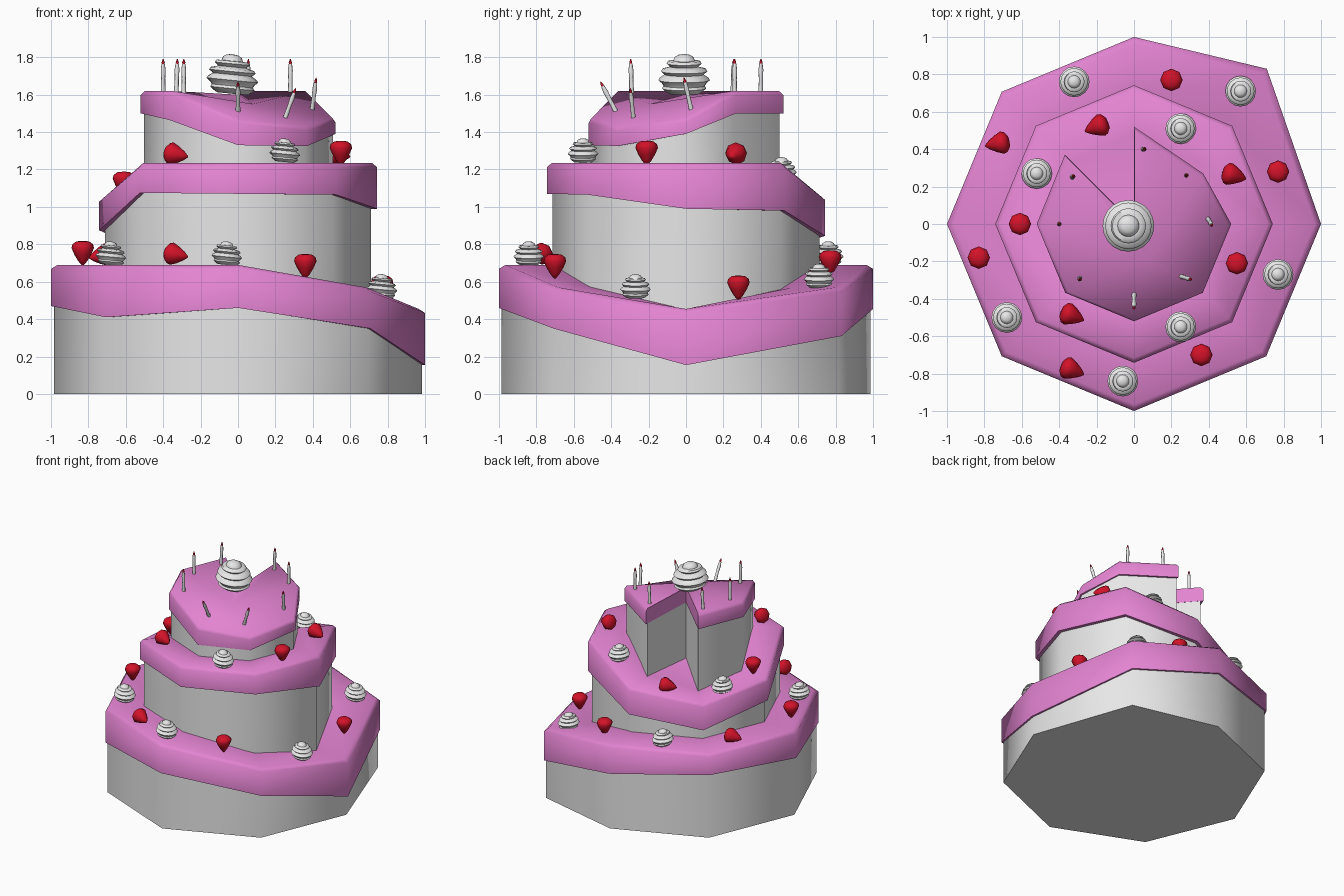
import bpy, bmesh, math
from mathutils import Vector

if "Cube" in bpy.data.objects:
    bpy.data.objects.remove(bpy.data.objects["Cube"], do_unlink=True)


def material(name, rgb):
    m = bpy.data.materials.new(name)
    m.use_nodes = True
    m.diffuse_color = (*rgb, 1)
    m.node_tree.nodes["Principled BSDF"].inputs["Base Color"].default_value = (*rgb, 1)
    return m


WHITE = material("white cream", (0.8, 0.8, 0.8))
PINK = material("pink frosting", (0.77, 0.23, 0.64))
RED = material("strawberry red", (0.65, 0.006, 0.022))
made = []


def finish(name, bm, mat):
    bmesh.ops.recalc_face_normals(bm, faces=bm.faces)
    mesh = bpy.data.meshes.new(name)
    bm.to_mesh(mesh)
    bm.free()
    mesh.materials.append(mat)
    ob = bpy.data.objects.new(name, mesh)
    bpy.context.collection.objects.link(ob)
    made.append(ob)
    return ob


def bridge(bm, a, b):
    n = len(a)
    for i in range(n):
        j = (i + 1) % n
        bm.faces.new((a[i], a[j], b[j], b[i]))


def fan(bm, loop, centre):
    c = bm.verts.new(centre)
    for i in range(len(loop)):
        bm.faces.new((loop[i], loop[(i + 1) % len(loop)], c))


def tier(name, outline, tops, drips, pivot, base, core, inner, centre_z):
    """A sponge prism with a drooping frosting shell over it."""
    px, py = pivot

    def ring(bm, scale, heights):
        return [bm.verts.new((px + (x - px) * scale, py + (y - py) * scale, h))
                for (x, y), h in zip(outline, heights)]

    # sponge
    bm = bmesh.new()
    low = ring(bm, core, [base] * len(outline))
    high = ring(bm, core, [d + 0.03 for d in drips])
    bridge(bm, low, high)
    bm.faces.new(low)
    fan(bm, high, (px, py, centre_z - 0.1))
    finish(name + "_sponge", bm, WHITE)

    # frosting
    bm = bmesh.new()
    loops = [ring(bm, core - 0.01, drips), ring(bm, 1, drips),
             ring(bm, 1, [t - 0.022 for t in tops]),
             ring(bm, 0.965, tops), ring(bm, inner, tops)]
    if inner > 0.9:
        bmesh.ops.delete(bm, geom=loops.pop(), context="VERTS")
    for a, b in zip(loops, loops[1:]):
        bridge(bm, a, b)
    fan(bm, loops[-1], (px, py, centre_z))
    finish(name + "_frosting", bm, PINK)


def octagon(r):
    return [(r * math.cos(i * math.pi / 4), r * math.sin(i * math.pi / 4)) for i in range(8)]


# bottom tier, with one corner pulled back
bottom = octagon(1)
bottom[1] = (0.71, 0.83)
tier("bottom_tier", bottom,
     [0.455, 0.57, 0.69, 0.69, 0.69, 0.69, 0.69, 0.57],
     [0.155, 0.31, 0.455, 0.52, 0.47, 0.41, 0.46, 0.35],
     (0, 0), 0, 0.985, 0.69, 0.6)

# middle tier, sagging at the back
tier("middle_tier", octagon(0.742),
     [1.235, 1.235, 1.06, 0.98, 1.05, 1.235, 1.235, 1.235],
     [0.99, 0.98, 0.845, 0.77, 0.875, 1.075, 1.07, 1.065],
     (0, 0), 0.4, 0.96, 0.64, 1.02)

# top tier, with a slice taken out
top = octagon(0.52)
top[1] = (0.37, 0.27)
top.insert(3, (0, 0))
top[3], top[4] = (0, 0), (-0.37, 0.37)
tier("top_tier", top,
     [1.475, 1.62, 1.62, 1.6, 1.62, 1.62, 1.62, 1.47, 1.43],
     [1.39, 1.5, 1.5, 1.48, 1.5, 1.5, 1.465, 1.33, 1.325],
     (0.08, -0.19), 0.98, 0.97, 1, 1.55)


def lathe(name, profile, seg, mat, loc, axis=(0, 0, 1), size=1.0, slant=0.0):
    """Revolve (radius, height) points; slant tips every ring a little."""
    bm = bmesh.new()
    rings = []
    for r, z in profile:
        rings.append([bm.verts.new((r * math.cos(a), r * math.sin(a), z + slant * r * math.cos(a)))
                      for a in (2 * math.pi * k / seg for k in range(seg))])
    for a, b in zip(rings, rings[1:]):
        bridge(bm, a, b)
    bm.faces.new(rings[0])
    bm.faces.new(rings[-1])
    ob = finish(name, bm, mat)
    ob.location = loc
    ob.rotation_mode = "QUATERNION"
    ob.rotation_quaternion = Vector(axis).to_track_quat("Z", "Y")
    ob.scale = (size,) * 3
    return ob


# piped cream swirls: stacked sharp ridges under a round knob
swirl = [(0.6, 0.0)]
for radius, height in ((0.86, 0.2), (1.0, 0.52), (0.9, 0.86), (0.68, 1.16)):
    swirl += [(radius - 0.14, height - 0.12), (radius, height), (radius - 0.06, height + 0.1)]
swirl += [(0.42, 1.27), (0.36, 1.42), (0.22, 1.5), (0.05, 1.53)]

spots = [(-0.32, 0.76, 0.69), (0.57, 0.71, 0.57), (0.77, -0.27, 0.515), (-0.06, -0.84, 0.69),
         (-0.68, -0.5, 0.69), (0.25, 0.51, 1.14), (-0.52, 0.27, 0.99), (0.25, -0.55, 1.24)]
for i, spot in enumerate(spots):
    lathe(f"cream_swirl_{i + 1}", swirl, 16, WHITE, spot, size=0.082, slant=0.1)
lathe("large_cream_swirl", swirl, 20, WHITE, (-0.03, -0.01, 1.605), size=0.138, slant=0.1)

# strawberries, tip pointing down or out to one side
berry = [(0.004, -0.068), (0.024, -0.045), (0.045, -0.01), (0.06, 0.025),
         (0.055, 0.045), (0.035, 0.06), (0.01, 0.063)]
DOWN = (0, 0, -1)
berries = [((0.2, 0.77, 0.705), DOWN), ((0.77, 0.28, 0.57), DOWN), ((0.36, -0.7, 0.685), DOWN),
           ((-0.83, -0.18, 0.755), DOWN), ((0.55, -0.21, 1.29), DOWN), ((-0.61, 0, 1.125), DOWN),
           ((-0.33, -0.78, 0.745), (1, -0.4, -0.2)), ((-0.73, 0.43, 0.74), (-1, -0.2, -0.2)),
           ((-0.2, 0.52, 1.05), (-1, -0.4, -0.2)), ((0.535, 0.26, 1.28), (1, -0.3, -0.2)),
           ((-0.33, -0.49, 1.28), (1, -0.4, -0.2))]
for i, (spot, tip) in enumerate(berries):
    lathe(f"strawberry_{i + 1}", berry, 8, RED, spot, axis=-Vector(tip))

# candles: foot and tip positions
candles = [((-0.4, 0, 1.61), (-0.4, 0, 1.765)), ((-0.33, 0.25, 1.61), (-0.325, 0.255, 1.765)),
           ((-0.29, -0.29, 1.6), (-0.29, -0.295, 1.765)), ((0.28, 0.26, 1.59), (0.28, 0.26, 1.765)),
           ((0.05, 0.4, 1.6), (0.055, 0.4, 1.765)), ((0.395, 0.03, 1.51), (0.415, -0.005, 1.665)),
           ((0.25, -0.28, 1.47), (0.3, -0.295, 1.61)), ((0, -0.37, 1.5), (0, -0.445, 1.645))]
for i, (foot, tip) in enumerate(candles):
    axis = Vector(tip) - Vector(foot)
    length = axis.length
    stick = [(0.013, 0), (0.011, length * 0.5), (0.013, length * 0.8), (0.009, length)]
    lathe(f"candle_{i + 1}", stick, 8, WHITE, foot, axis)
    lathe(f"candle_flame_{i + 1}", [(0.005, -0.004), (0.009, 0.006), (0.002, 0.026)], 6, RED, tip, axis)

# smooth shading with sharp rims kept
bpy.ops.object.select_all(action="DESELECT")
for ob in made:
    ob.select_set(True)
bpy.context.view_layer.objects.active = made[0]
bpy.ops.object.shade_smooth_by_angle(angle=math.radians(58))
